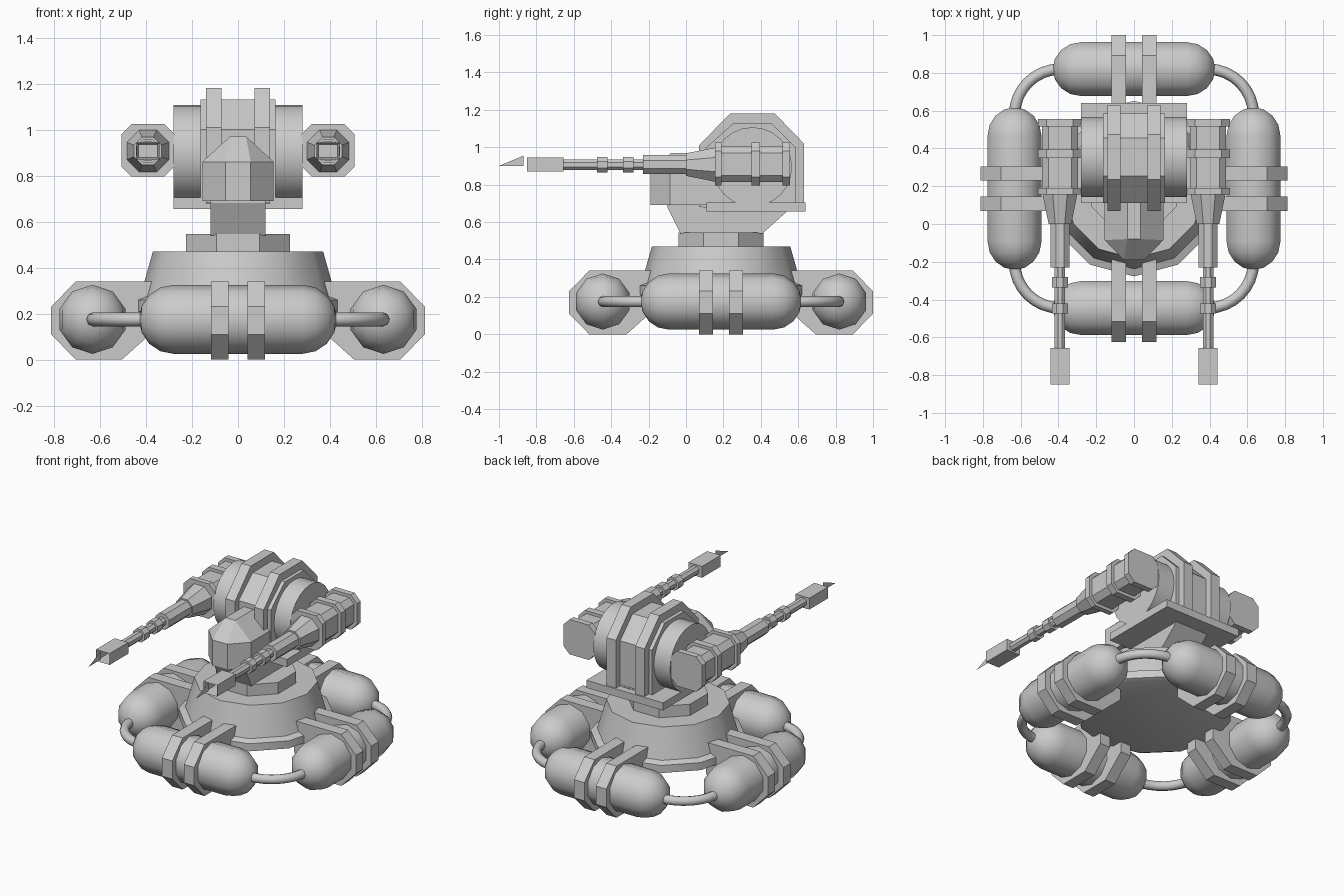
import bpy, bmesh
from math import pi, sin, cos
from mathutils import Matrix, Vector

if "Cube" in bpy.data.objects:
    bpy.data.objects.remove(bpy.data.objects["Cube"])

CY = 0.1875          # centre of the base in y
RAD = 0.6325         # distance of the tanks from the base centre
GUN_X, GUN_Z = 0.392, 0.907


def finish(bm, name, smooth=None, mat=None):
    if mat is not None:
        bm.transform(mat)
    bmesh.ops.recalc_face_normals(bm, faces=bm.faces)
    me = bpy.data.meshes.new(name)
    bm.to_mesh(me)
    bm.free()
    ob = bpy.data.objects.new(name, me)
    bpy.context.collection.objects.link(ob)
    if smooth:
        bpy.ops.object.select_all(action='DESELECT')
        ob.select_set(True)
        bpy.context.view_layer.objects.active = ob
        bpy.ops.object.shade_smooth_by_angle(angle=smooth)
    return ob


def prism(name, profile, x0, x1, mat=None):
    """Extrude a (y, z) profile along x."""
    bm = bmesh.new()
    face = bm.faces.new([bm.verts.new((x0, y, z)) for y, z in profile])
    out = bmesh.ops.extrude_face_region(bm, geom=[face])
    moved = [v for v in out['geom'] if isinstance(v, bmesh.types.BMVert)]
    bmesh.ops.translate(bm, verts=moved, vec=(x1 - x0, 0, 0))
    return finish(bm, name, None, mat)


def lathe(name, profile, sides, mat, smooth=None, turn=0.0):
    """Spin a (radius, height) profile about z, cap the ends, then place it."""
    bm = bmesh.new()
    rings = []
    for r, h in profile:
        rings.append([bm.verts.new((r * cos(turn + 2 * pi * i / sides),
                                    r * sin(turn + 2 * pi * i / sides), h)) for i in range(sides)])
    for a, b in zip(rings, rings[1:]):
        for i in range(sides):
            j = (i + 1) % sides
            bm.faces.new((a[i], a[j], b[j], b[i]))
    bm.faces.new(rings[0])
    bm.faces.new(rings[-1])
    return finish(bm, name, smooth, mat)


def octagon(cx, cz, half, cham):
    k = half - cham
    pts = [(half, -k), (half, k), (k, half), (-k, half), (-half, k), (-half, -k), (-k, -half), (k, -half)]
    return [(cx + a, cz + b) for a, b in pts]


MOVE = Matrix.Translation
ALONG_X = Matrix.Rotation(pi / 2, 4, 'Y')
ALONG_Y = Matrix.Rotation(-pi / 2, 4, 'X')
base = MOVE((0, CY, 0))

# Base hull and turntable
lathe('base_hull', [(0.44, 0.20), (0.465, 0.21), (0.465, 0.26), (0.425, 0.275), (0.37, 0.47)], 12, base, 0.6)
lathe('turntable', [(0.245, 0.46), (0.245, 0.545)], 8, base, None, pi / 8)

# Four tanks with straps and corner pipes
q = 0.15
dome = [(q * cos(a), 0.28 + q * sin(a)) for a in (0, pi / 8, pi / 4, 3 * pi / 8, pi / 2 - 0.05)]
capsule = [(r, -h) for r, h in reversed(dome)] + dome
strap = [(0.8125, 0.11), (0.8125, 0.23), (0.705, 0.34), (0.36, 0.34), (0.36, 0.13), (0.505, 0), (0.705, 0)]
for n, side in enumerate(('back', 'left', 'front', 'right')):
    spin = base @ Matrix.Rotation(n * pi / 2, 4, 'Z')
    lathe(side + '_tank', capsule, 10, spin @ MOVE((0, RAD, 0.175)) @ ALONG_X, 0.8)
    for s in (-1, 1):
        prism(side + '_tank_strap', strap, s * 0.08 - 0.038, s * 0.08 + 0.038, spin)
    bm = bmesh.new()
    rings = []
    bend = RAD - 0.39
    for i in range(9):
        a = i * pi / 16
        out = Vector((cos(a), sin(a), 0))
        mid = Vector((0.39, 0.39, 0.175)) + out * bend
        rings.append([bm.verts.new(mid + out * 0.03 * cos(t * pi / 4) + Vector((0, 0, 0.03 * sin(t * pi / 4))))
                      for t in range(8)])
    for a, b in zip(rings, rings[1:]):
        for t in range(8):
            bm.faces.new((a[t], a[(t + 1) % 8], b[(t + 1) % 8], b[t]))
    bm.faces.new(rings[0])
    bm.faces.new(rings[-1])
    finish(bm, side + '_corner_pipe', 0.9, spin)

# Neck and deck plate
prism('neck', [(-0.03, 0.54), (0.41, 0.54), (0.60, 0.71), (-0.10, 0.71), (-0.10, 0.68)], -0.12, 0.12)
prism('deck_plate', [(0.11, 0.655), (0.64, 0.655), (0.64, 0.705), (0.11, 0.705)], -0.28, 0.28)

# Turret drum, housing and hoops
lathe('turret_drum', [(0.212, -0.28), (0.212, 0.28)], 24, MOVE((0, 0.355, 0.895)) @ ALONG_X, 0.6)
prism('turret_housing', [(0.11, 0.68), (0.11, 1.0), (0.255, 1.13), (0.455, 1.13), (0.585, 1.0), (0.585, 0.68)],
      -0.163, 0.163)
for s in (-1, 1):
    prism('turret_hoop', [(0.07, 0.68), (0.07, 1.01), (0.235, 1.18), (0.475, 1.18), (0.63, 1.02), (0.63, 0.655)],
          s * 0.105 - 0.034, s * 0.105 + 0.034)

# Faceted head at the front, a hull over its corners
bm = bmesh.new()
for s in (-1, 1):
    for z in (0.69, 0.86):
        for x, y in ((0.055, -0.19), (0.155, -0.085), (0.155, 0.2)):
            bm.verts.new((s * x, y, z))
    for y in (-0.08, 0.2):
        bm.verts.new((s * 0.035, y, 0.97))
bmesh.ops.convex_hull(bm, input=bm.verts)
bmesh.ops.dissolve_limit(bm, angle_limit=0.02, verts=bm.verts, edges=bm.edges)
finish(bm, 'head')

# Guns on both sides
upright = Matrix.Rotation(pi / 2, 4, 'Z')     # turns an x extrusion to run along y
for s, side in ((-1, 'left'), (1, 'right')):
    # Octagonal pod with three raised bands
    prism(side + '_gun_pod', octagon(-s * GUN_X, 0.91, 0.095, 0.035), 0.165, 0.545, upright)
    for y0, y1 in ((0.155, 0.19), (0.35, 0.395), (0.515, 0.555)):
        prism(side + '_gun_band', octagon(-s * GUN_X, 0.91, 0.115, 0.045), y0, y1, upright)
    # Cone, sleeve, barrel and rings in one turned piece
    gun = MOVE((s * GUN_X, 0, GUN_Z)) @ ALONG_Y
    lathe(side + '_gun_barrel', [
        (0.03, -0.67), (0.03, -0.475), (0.045, -0.475), (0.045, -0.42), (0.03, -0.42), (0.03, -0.337),
        (0.045, -0.337), (0.045, -0.28), (0.03, -0.28), (0.03, -0.23), (0.055, -0.23), (0.055, 0),
        (0.065, 0), (0.1, 0.16)], 8, gun, 0.5, pi / 8)
    # Square muzzle with a recessed bore
    bm = bmesh.new()
    bmesh.ops.create_cube(bm, size=1, matrix=MOVE((s * GUN_X, -0.753, GUN_Z)) @ Matrix.Diagonal((0.1, 0.195, 0.075, 1)))
    front = min(bm.faces, key=lambda f: f.calc_center_median().y)
    bmesh.ops.inset_region(bm, faces=[front], thickness=0.012)
    bmesh.ops.translate(bm, verts=front.verts[:], vec=(0, 0.12, 0))
    finish(bm, side + '_muzzle')
    # Thin blade ahead of the muzzle
    bm = bmesh.new()
    bm.faces.new([bm.verts.new((s * GUN_X, y, z)) for y, z in ((-1.0, 0.90), (-0.868, 0.90), (-0.868, 0.955))])
    finish(bm, side + '_muzzle_blade')
